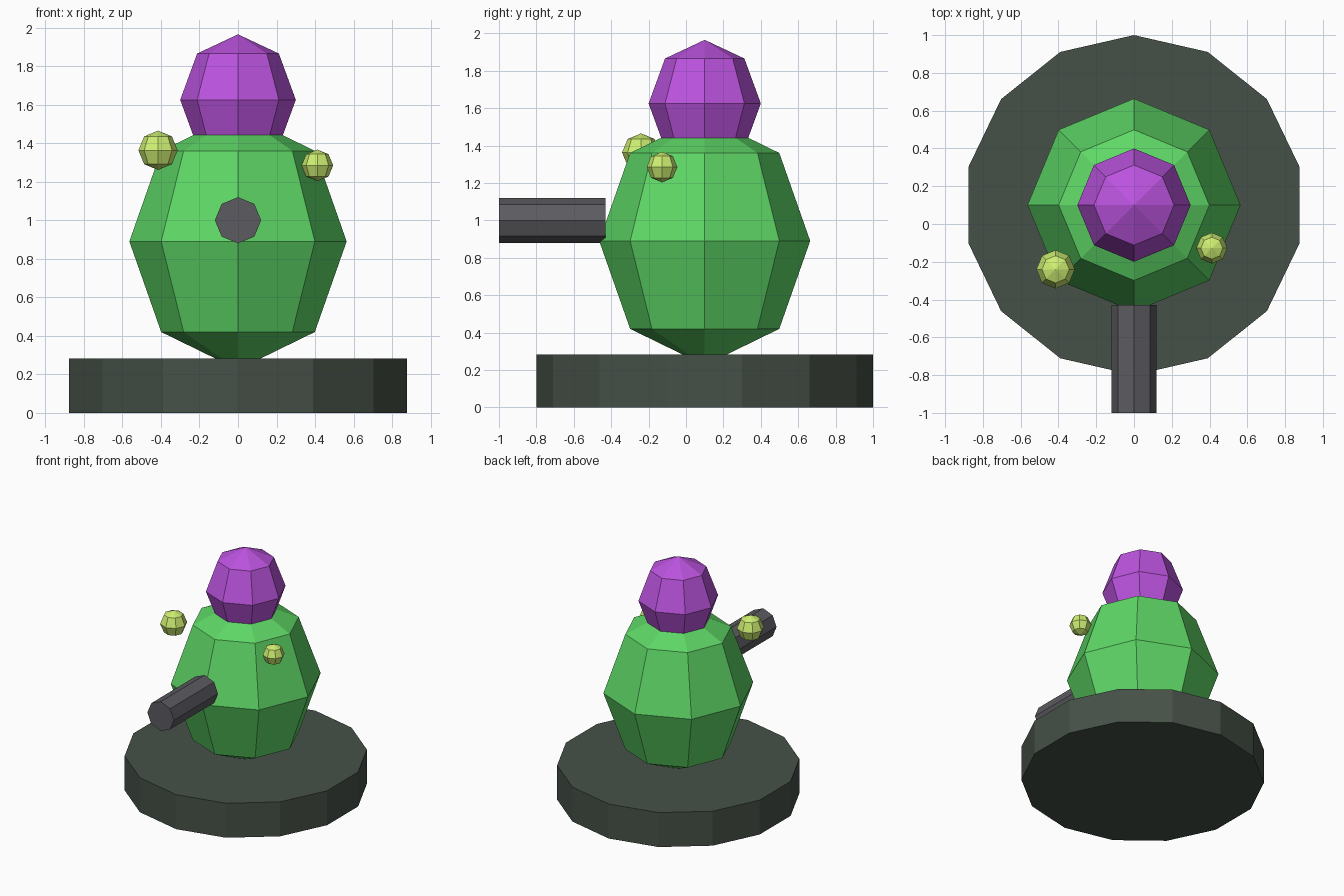
import bpy
from math import pi

if "Cube" in bpy.data.objects:
    bpy.data.objects.remove(bpy.data.objects["Cube"])


def finish(name, colour):
    obj = bpy.context.object
    obj.name = name
    mat = bpy.data.materials.new(name + "_colour")
    # picture colour to linear
    mat.diffuse_color = [c ** 2.2 for c in colour] + [1]
    mat.use_nodes = True
    mat.node_tree.nodes["Principled BSDF"].inputs["Base Color"].default_value = mat.diffuse_color
    obj.data.materials.append(mat)
    return obj


def ball(name, loc, radius, half_height, colour):
    bpy.ops.mesh.primitive_uv_sphere_add(segments=8, ring_count=4, radius=1, location=loc)
    obj = finish(name, colour)
    obj.scale = (radius, radius, half_height)


def cylinder(name, loc, sides, radius, depth, colour, tilt=0):
    bpy.ops.mesh.primitive_cylinder_add(vertices=sides, radius=radius, depth=depth,
                                        location=loc, rotation=(tilt, 0, 0))
    finish(name, colour)


GREEN = (0.37, 0.84, 0.40)
PURPLE = (0.73, 0.33, 0.87)
LIME = (0.80, 0.93, 0.44)

# Round base
cylinder("base", (0, 0.1, 0.141), 14, 0.9, 0.282, (0.28, 0.32, 0.285))

# Body and head, stretched low-poly balls
ball("body", (0, 0.1, 0.89), 0.564, 0.665, GREEN)
ball("head", (0, 0.1, 1.625), 0.3, 0.34, PURPLE)

# Two uneven shoulder bulbs
ball("left_bulb", (-0.415, -0.24, 1.363), 0.102, 0.102, LIME)
ball("right_bulb", (0.412, -0.128, 1.285), 0.082, 0.082, LIME)

# Barrel pointing forward
cylinder("barrel", (0, -0.715, 1.0), 8, 0.12, 0.57, (0.36, 0.36, 0.38), pi / 2)
